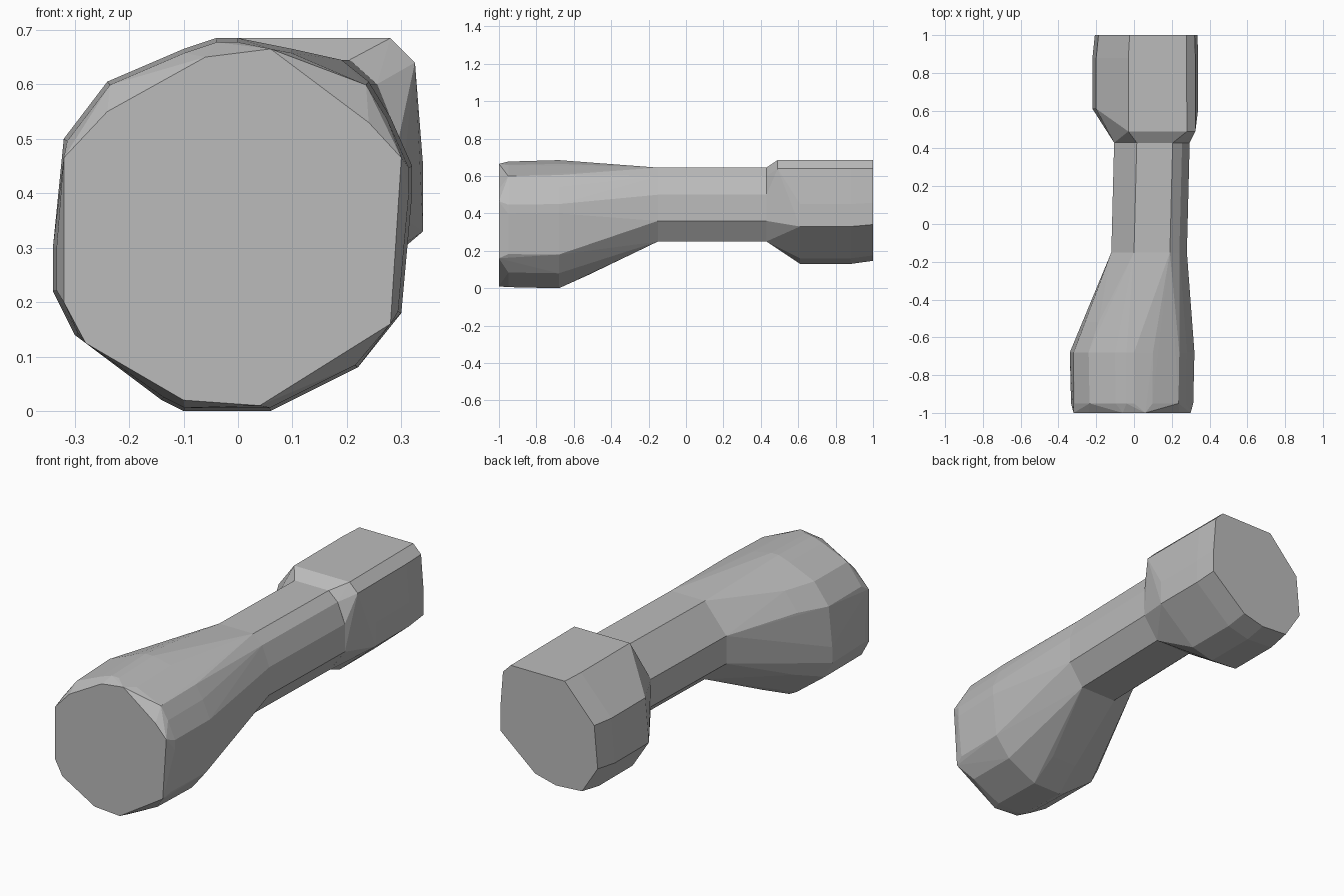
import bpy
import bmesh

cube = bpy.data.objects.get("Cube")
if cube:
    bpy.data.objects.remove(cube, do_unlink=True)

# One plain grey for the whole model
grey = bpy.data.materials.new("plain grey")
grey.use_nodes = True
colour = (0.5, 0.5, 0.5, 1)
grey.diffuse_color = colour
grey.node_tree.nodes["Principled BSDF"].inputs["Base Color"].default_value = colour


def section(y, profile, scale=1, centre=(0, 0), shift=(0, 0)):
    """Place an x, z outline at depth y, scaled about a centre and then moved."""
    return [(centre[0] + (x - centre[0]) * scale + shift[0], y,
             centre[1] + (z - centre[1]) * scale + shift[1]) for x, z in profile]


def faceted_hull(name, *sections):
    """Wrap the outlines in one flat-faced convex solid."""
    bm = bmesh.new()
    for outline in sections:
        for point in outline:
            bm.verts.new(point)
    hull = bmesh.ops.convex_hull(bm, input=bm.verts)
    loose = set(hull["geom_interior"] + hull["geom_unused"])
    bmesh.ops.delete(bm, geom=[v for v in loose if isinstance(v, bmesh.types.BMVert)],
                     context='VERTS')
    bmesh.ops.dissolve_limit(bm, angle_limit=0.02, verts=bm.verts, edges=bm.edges)
    bmesh.ops.recalc_face_normals(bm, faces=bm.faces)
    mesh = bpy.data.meshes.new(name)
    bm.to_mesh(mesh)
    bm.free()
    mesh.materials.append(grey)
    obj = bpy.data.objects.new(name, mesh)
    bpy.context.collection.objects.link(obj)
    return obj


# Outlines as x, z points
end_face = [(-.24, .55), (-.06, .65), (.06, .665), (.24, .53), (.3, .465),
            (.28, .16), (.24, .14), (.04, .01), (-.1, .02), (-.28, .125),
            (-.32, .2), (-.32, .465)]
bulb_outline = [(-.34, .22), (-.34, .3), (-.32, .5), (-.24, .605), (-.1, .665),
                (-.04, .685), (0, .685), (.1, .665), (.24, .605), (.28, .54),
                (.32, .45), (.32, .4), (.3, .18), (.22, .08), (.06, 0),
                (-.1, 0), (-.14, .02), (-.3, .14)]
grip_outline = [(0, .645), (.19, .645), (.24, .6), (.28, .5), (.28, .36),
                (.2, .25), (0, .25), (-.12, .36), (-.12, .5)]
head_outline = [(-.2, .5), (-.03, .685), (.28, .685), (.325, .64), (.34, .45),
                (.34, .33), (.14, .16), (.02, .13), (-.13, .14), (-.22, .28)]

# Large bulb at the front, tapering back to the grip
faceted_hull("front_bulb",
             section(-1, end_face),
             section(-.95, bulb_outline, .98, (0, .3)),
             section(-.68, bulb_outline),
             section(-.52, bulb_outline, .88, (.2, .6)),
             section(-.15, grip_outline))

# Straight grip
faceted_hull("grip",
             section(-.15, grip_outline),
             section(.44, grip_outline, shift=(.015, 0)))

# Smaller blocky head at the back
faceted_hull("rear_head",
             section(.43, grip_outline, shift=(.015, 0)),
             section(.49, head_outline[1:4]),
             section(.61, head_outline),
             section(.88, head_outline),
             section(1, head_outline, .97, (.2, .685)))
